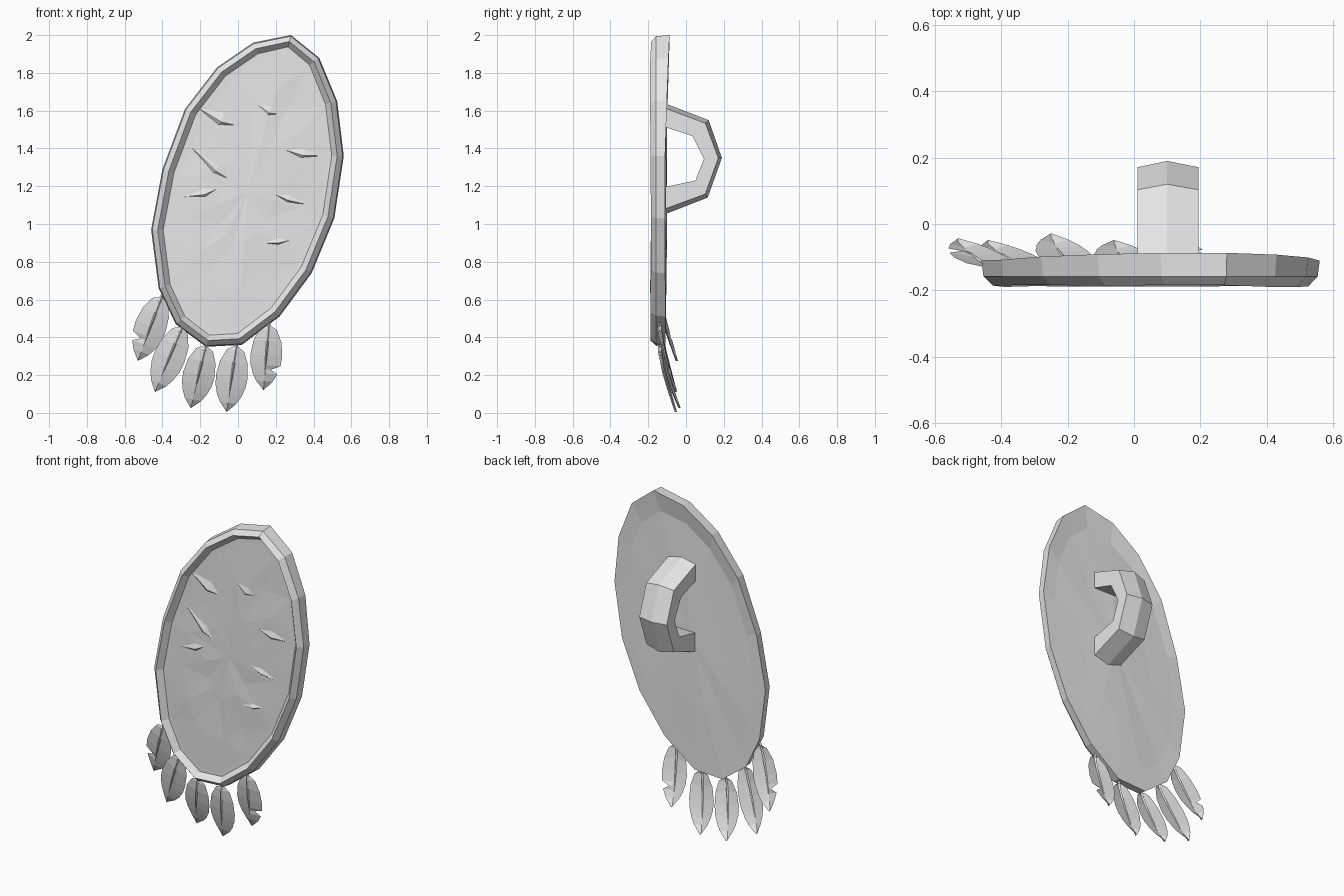
import bpy, bmesh, math, random
from mathutils import Vector

random.seed(4)
if "Cube" in bpy.data.objects:
    bpy.data.objects.remove(bpy.data.objects["Cube"], do_unlink=True)

grey = bpy.data.materials.new("plain grey")
grey.use_nodes = True
grey.diffuse_color = (0.8, 0.8, 0.8, 1)
grey.node_tree.nodes["Principled BSDF"].inputs["Base Color"].default_value = (0.8, 0.8, 0.8, 1)


def finish(name, bm, recalc=True):
    if recalc:
        bmesh.ops.recalc_face_normals(bm, faces=bm.faces)
    mesh = bpy.data.meshes.new(name)
    bm.to_mesh(mesh)
    bm.free()
    mesh.materials.append(grey)
    obj = bpy.data.objects.new(name, mesh)
    bpy.context.collection.objects.link(obj)
    return obj


def bridge(bm, a, b, closed=True):
    n = len(a)
    for i in range(n if closed else n - 1):
        j = (i + 1) % n
        bm.faces.new((a[i], a[j], b[j], b[i]))


def fan(bm, ring, centre):
    c = bm.verts.new(centre)
    for i, v in enumerate(ring):
        bm.faces.new((v, ring[(i + 1) % len(ring)], c))


# Leaning oval outline of the shield, clockwise from the peak (x, z)
OUTLINE = [Vector(p) for p in (
    (.28, 2.0), (.43, 1.88), (.525, 1.65), (.56, 1.36), (.51, 1.03), (.39, .74),
    (.22, .51), (.02, .36), (-.17, .35), (-.33, .47), (-.42, .66), (-.46, .97),
    (-.40, 1.29), (-.28, 1.61), (-.11, 1.83), (.08, 1.96))]
CENTRE = Vector((.05, 1.17))


def inset(dist):
    pts = []
    for i, p in enumerate(OUTLINE):
        d1 = (p - OUTLINE[i - 1]).normalized()
        d2 = (OUTLINE[(i + 1) % len(OUTLINE)] - p).normalized()
        t = (d1 + d2).normalized()
        pts.append(p + Vector((t.y, -t.x)) * dist)
    return pts


def scaled(points, s):
    return [CENTRE + (p - CENTRE) * s for p in points]


def ring(bm, points, depth, jitter=0.0):
    return [bm.verts.new((p.x, depth(p) + random.uniform(-jitter, jitter), p.y)) for p in points]


def back_depth(p):
    return -.108 + .022 * max(0, (p.y - 1.3) / .7) - .012 * max(0, p.x - .2)


# Rim and slightly uneven back
bm = bmesh.new()
rings = [ring(bm, scaled(OUTLINE, .5), lambda p: -.105, .004),
         ring(bm, scaled(OUTLINE, .85), lambda p: -.109, .003),
         ring(bm, OUTLINE, back_depth),
         ring(bm, inset(.006), lambda p: -.158),
         ring(bm, inset(.035), lambda p: -.187, .003),
         ring(bm, inset(.064), lambda p: -.153)]
for a, b in zip(rings, rings[1:]):
    bridge(bm, a, b)
fan(bm, rings[0], (CENTRE.x, -.101, CENTRE.y))
fan(bm, rings[-1], (CENTRE.x, -.150, CENTRE.y))
finish("shield_rim_and_back", bm)

# Uneven front panel inside the rim
bm = bmesh.new()
inner = inset(.060)
rings = [ring(bm, inner, lambda p: -.152),
         ring(bm, scaled(inner, .68), lambda p: -.157, .004),
         ring(bm, scaled(inner, .35), lambda p: -.160, .004)]
for a, b in zip(rings, rings[1:]):
    bridge(bm, a, b)
fan(bm, rings[-1], (CENTRE.x, -.160, CENTRE.y))
bmesh.ops.triangulate(bm, faces=bm.faces)
for f in bm.faces:
    f.normal_update()
    if f.normal.y > 0:
        f.normal_flip()
finish("front_panel", bm, False)

# Long, low chips carved across the panel: start, end (x, z), half width
CHIPS = [((-.22, 1.62), (0, 1.52), .04), ((-.26, 1.42), (-.02, 1.22), .04),
         ((-.32, 1.14), (-.08, 1.2), .04), ((.06, 1.66), (.24, 1.58), .05),
         ((.16, 1.42), (.46, 1.36), .04), ((.1, 1.2), (.38, 1.1), .03),
         ((.08, .9), (.3, .92), .025)]
bm = bmesh.new()
for start, end, half in CHIPS:
    s, e = Vector(start), Vector(end)
    side = Vector((-(e - s).y, (e - s).x)).normalized() * half
    mid = s.lerp(e, .6)
    base = [bm.verts.new((p.x, -.151, p.y)) for p in (s, mid + side, e, mid - side)]
    fan(bm, base, (mid.x, -.170, mid.y - half * .5))
    bm.faces.new(base)
finish("panel_chips", bm)

# Angular carrying handle with a ridge down its outside
OUTER = [(-.115, 1.64), (.12, 1.55), (.19, 1.35), (.115, 1.14), (-.115, 1.05)]
INNER = [(-.115, 1.515), (.035, 1.465), (.095, 1.345), (.05, 1.23), (-.115, 1.195)]
bm = bmesh.new()
sections = []
for i, (o, n) in enumerate(zip(OUTER, INNER)):
    o, n = Vector(o), Vector(n)
    edge = o.lerp(n, .2)
    edge.x = max(edge.x, -.115)
    pts = [(.01, edge), (.10, o), (.195, edge), (.195, n), (.01, n)]
    sections.append([bm.verts.new((x, p.x, p.y)) for x, p in pts])
for a, b in zip(sections, sections[1:]):
    bridge(bm, a, b)
bm.faces.new(sections[0])
bm.faces.new(sections[-1])
finish("back_handle", bm)

# Hanging feathers: leaf blade bowed backwards, with a thin quill
BLADE = [(.08, .012), (.13, .045), (.3, .074), (.5, .084), (.64, .080),
         (.70, .072), (.76, .066), (.87, .044), (1.0, 0)]


def feather(name, base, tip, sweep, notch=0):
    base, tip = Vector(base), Vector(tip)
    along = tip - base
    across = Vector((-along.y, along.x)).normalized()

    def place(t, offset, lift=0.0):
        p = base + along * t + across * offset
        return (p.x, -.145 + sweep * t ** 1.5 + lift, p.y)

    bm = bmesh.new()
    rows = []
    for i, (t, w) in enumerate(BLADE):
        widths = {s: w * (.4 if s == notch and i == 5 else 1) for s in (-1, 1)}
        rows.append([bm.verts.new(place(t, -widths[-1], .012)),
                     bm.verts.new(place(t, 0)),
                     bm.verts.new(place(t, widths[1], .012))])
    for a, b in zip(rows, rows[1:]):
        bridge(bm, a, b, closed=False)
    bmesh.ops.remove_doubles(bm, verts=rows[-1], dist=.0001)
    finish(name + "_blade", bm)

    bm = bmesh.new()
    quill = []
    for t, r in ((-.08, .009), (.15, .008), (.45, .006), (.78, .002)):
        quill.append([bm.verts.new(place(max(t, 0) if t > 0 else 0, s * r, l * r))
                      if t > 0 else bm.verts.new(
                          (*(base + along * t + across * s * r), 0)[:1]
                          + (-.14 + l * r, (base + along * t).y))
                      for s, l in ((-1, 0), (0, -1), (1, 0), (0, 1))])
    for a, b in zip(quill, quill[1:]):
        bridge(bm, a, b)
    bm.faces.new(quill[0])
    bm.faces.new(quill[-1])
    finish(name + "_quill", bm)


FEATHERS = [((-.395, .64), (-.53, .275), .09, -1), ((-.285, .48), (-.44, .11), .085, 0),
            ((-.165, .38), (-.25, .025), .105, 0), ((-.005, .38), (-.06, .005), .085, 0),
            ((.165, .49), (.135, .12), .085, 1)]
for i, (base, tip, sweep, notch) in enumerate(FEATHERS):
    feather("feather_%d" % (i + 1), base, tip, sweep, notch)
